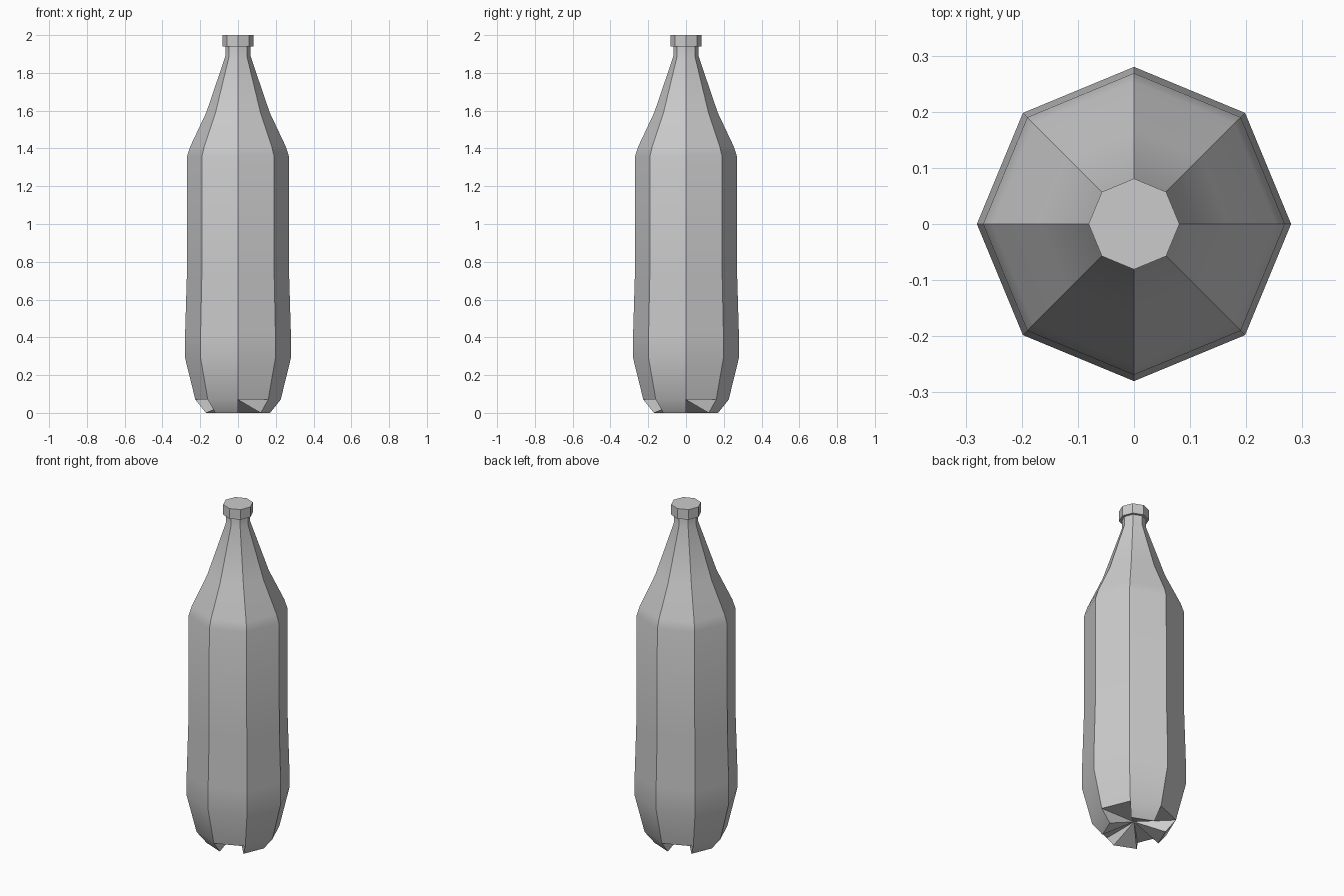
import bpy, bmesh, math

cube = bpy.data.objects.get("Cube")
if cube:
    bpy.data.objects.remove(cube, do_unlink=True)

SIDES = 8
grey = bpy.data.materials.new("plain_grey")
grey.use_nodes = True
colour = (0.6, 0.6, 0.6, 1)
grey.diffuse_color = colour
grey.node_tree.nodes["Principled BSDF"].inputs["Base Color"].default_value = colour


def ring(bm, r, z):
    step = 2 * math.pi / SIDES
    return [bm.verts.new((r * math.cos(i * step), r * math.sin(i * step), z))
            for i in range(SIDES)]


def lathe(bm, profile):
    """Skin octagonal rings along (radius, height) pairs."""
    rings = [ring(bm, r, z) for r, z in profile]
    for a, b in zip(rings, rings[1:]):
        for i in range(SIDES):
            j = (i + 1) % SIDES
            bm.faces.new((a[i], a[j], b[j], b[i]))
    return rings


def finish(bm, name):
    bmesh.ops.recalc_face_normals(bm, faces=bm.faces)
    mesh = bpy.data.meshes.new(name)
    bm.to_mesh(mesh)
    bm.free()
    mesh.materials.append(grey)
    obj = bpy.data.objects.new(name, mesh)
    bpy.context.collection.objects.link(obj)
    bpy.ops.object.select_all(action="DESELECT")
    obj.select_set(True)
    bpy.context.view_layer.objects.active = obj
    bpy.ops.object.shade_smooth_by_angle(angle=math.radians(30))


# Bottle: faceted body, shoulder and neck
bm = bmesh.new()
rings = lathe(bm, [(0.226, 0.07), (0.28, 0.29), (0.28, 0.42), (0.271, 0.72),
                   (0.269, 1.36), (0.253, 1.41), (0.168, 1.59),
                   (0.066, 1.89), (0.066, 1.95)])
bm.faces.new(rings[-1])

# Base: every other panel runs down into a foot, with a flat gap between
low = rings[0]
floor = ring(bm, 0.17, 0)
centre = bm.verts.new((0, 0, 0.07))
for i in range(SIDES):
    j = (i + 1) % SIDES
    if i % 2:
        bm.faces.new((low[i], low[j], floor[j], floor[i]))
        bm.faces.new((floor[i], floor[j], centre))
        bm.faces.new((low[i], floor[i], centre))
        bm.faces.new((floor[j], low[j], centre))
    else:
        bm.faces.new((low[i], low[j], centre))
finish(bm, "bottle")

# Cap
bm = bmesh.new()
rings = lathe(bm, [(0.081, 1.94), (0.081, 2.0)])
for r in rings:
    bm.faces.new(r)
finish(bm, "cap")
